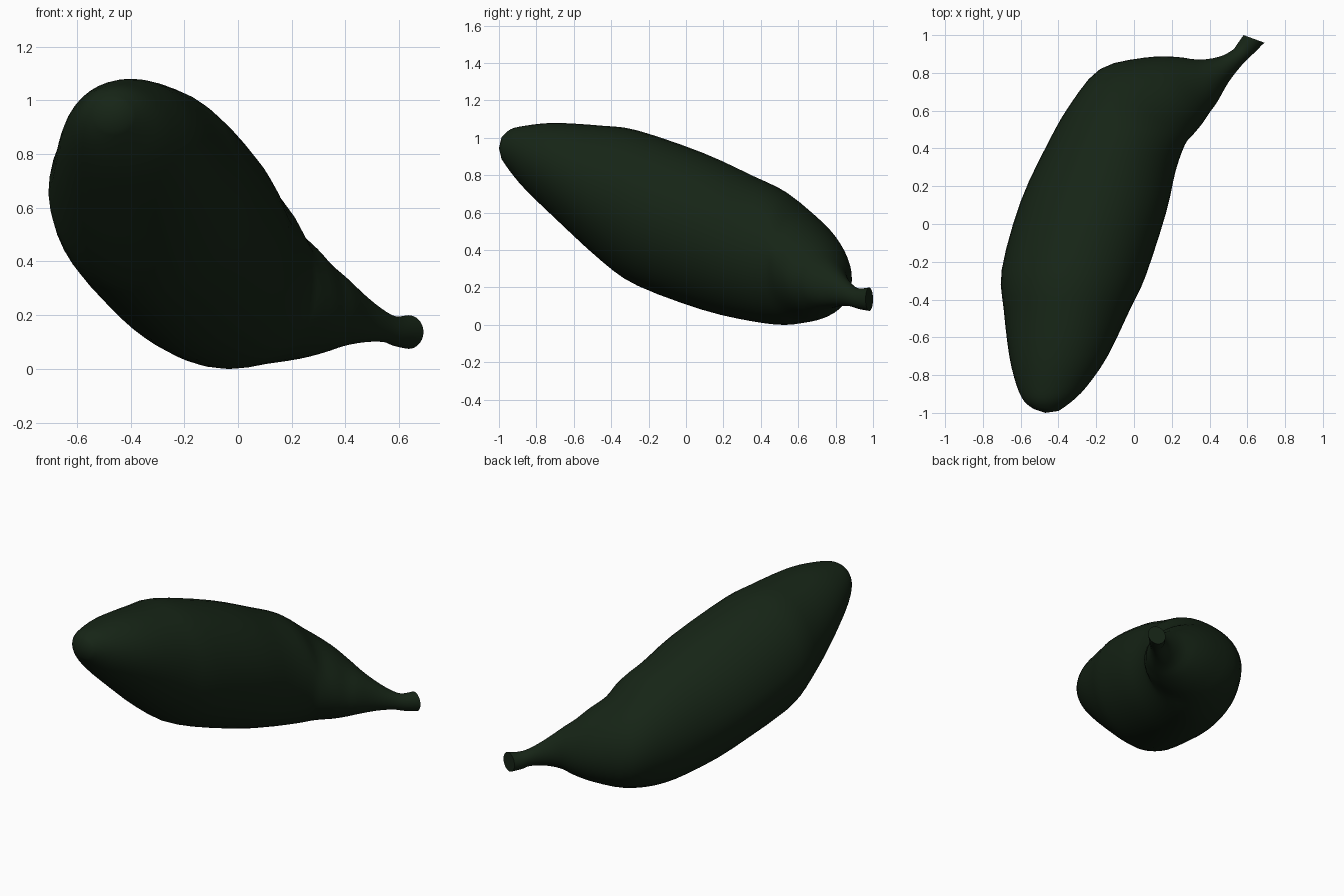
import bpy, bmesh, math

if "Cube" in bpy.data.objects:
    bpy.data.objects.remove(bpy.data.objects["Cube"])

# Cross-sections, tip to stem: left x, left y, right x, right y, bottom z, top z
SECTIONS = [
    (-.53, -.98, -.40, -.99, .885, 1.005),
    (-.58, -.94, -.33, -.94, .82, 1.045),
    (-.62, -.86, -.25, -.86, .725, 1.065),
    (-.66, -.70, -.14, -.70, .57, 1.08),
    (-.69, -.45, -.02, -.45, .34, 1.065),
    (-.70, -.24, .06, -.28, .21, 1.04),
    (-.60, .12, .17, .06, .08, .92),
    (-.46, .42, .22, .28, .02, .80),
    (-.34, .63, .27, .42, .00, .71),
    (-.18, .82, .31, .47, .015, .585),
    (.05, .88, .36, .53, .035, .49),
    (.22, .885, .40, .59, .06, .405),
    (.34, .87, .44, .645, .085, .345),
    (.45, .885, .50, .75, .10, .27),
    (.52, .92, .57, .84, .10, .215),
    (.545, .95, .63, .90, .085, .195),
    (.58, 1.0, .69, .96, .075, .20),
]
TIP = (-.47, -1.0, .945)
SEGS, STEPS = 40, 3


def catmull(p0, p1, p2, p3, t):
    return [.5 * (2 * b + (c - a) * t + (2 * a - 5 * b + 4 * c - d) * t * t
                  + (3 * b - a - 3 * c + d) * t ** 3)
            for a, b, c, d in zip(p0, p1, p2, p3)]


def smooth_rows(rows):
    out = []
    n = len(rows)
    for i in range(n - 1):
        quad = [rows[min(max(i + k, 0), n - 1)] for k in (-1, 0, 1, 2)]
        out += [catmull(*quad, s / STEPS) for s in range(STEPS)]
    return out + [rows[-1]]


def add_ring(bm, row):
    lx, ly, rx, ry, lo, hi = row
    cy = (ly + ry) / 2
    flat = .07 * math.exp(-(cy / .35) ** 2)  # flatter lower left flank
    ring = []
    for k in range(SEGS):
        a = 2 * math.pi * k / SEGS
        d = a - 1.25 * math.pi
        r = 1 - (flat * math.cos(2 * d) if abs(d) < math.pi / 4 else 0)
        c, s = r * math.cos(a), r * math.sin(a)
        ring.append(bm.verts.new(((lx + rx) / 2 + c * (rx - lx) / 2,
                                  cy + c * (ry - ly) / 2,
                                  (lo + hi) / 2 + s * (hi - lo) / 2)))
    return ring


# Fruit body and stem, lofted as one skin
bm = bmesh.new()
rings = [add_ring(bm, r) for r in smooth_rows(SECTIONS)]
for a, b in zip(rings, rings[1:]):
    for k in range(SEGS):
        j = (k + 1) % SEGS
        bm.faces.new((a[k], a[j], b[j], b[k]))

# Rounded tip and flat stem cut
tip = bm.verts.new(TIP)
for k in range(SEGS):
    bm.faces.new((tip, rings[0][(k + 1) % SEGS], rings[0][k]))
bm.faces.new(rings[-1])
bmesh.ops.recalc_face_normals(bm, faces=bm.faces[:])

mesh = bpy.data.meshes.new("fruit_with_stem")
bm.to_mesh(mesh)
bm.free()
fruit = bpy.data.objects.new("fruit_with_stem", mesh)
bpy.context.collection.objects.link(fruit)

# Dark green skin
skin = bpy.data.materials.new("dark_green_skin")
skin.diffuse_color = (.008, .018, .008, 1)
skin.use_nodes = True
skin.node_tree.nodes["Principled BSDF"].inputs["Base Color"].default_value = skin.diffuse_color
mesh.materials.append(skin)

bpy.context.view_layer.objects.active = fruit
fruit.select_set(True)
bpy.ops.object.shade_smooth_by_angle(angle=math.radians(50))
